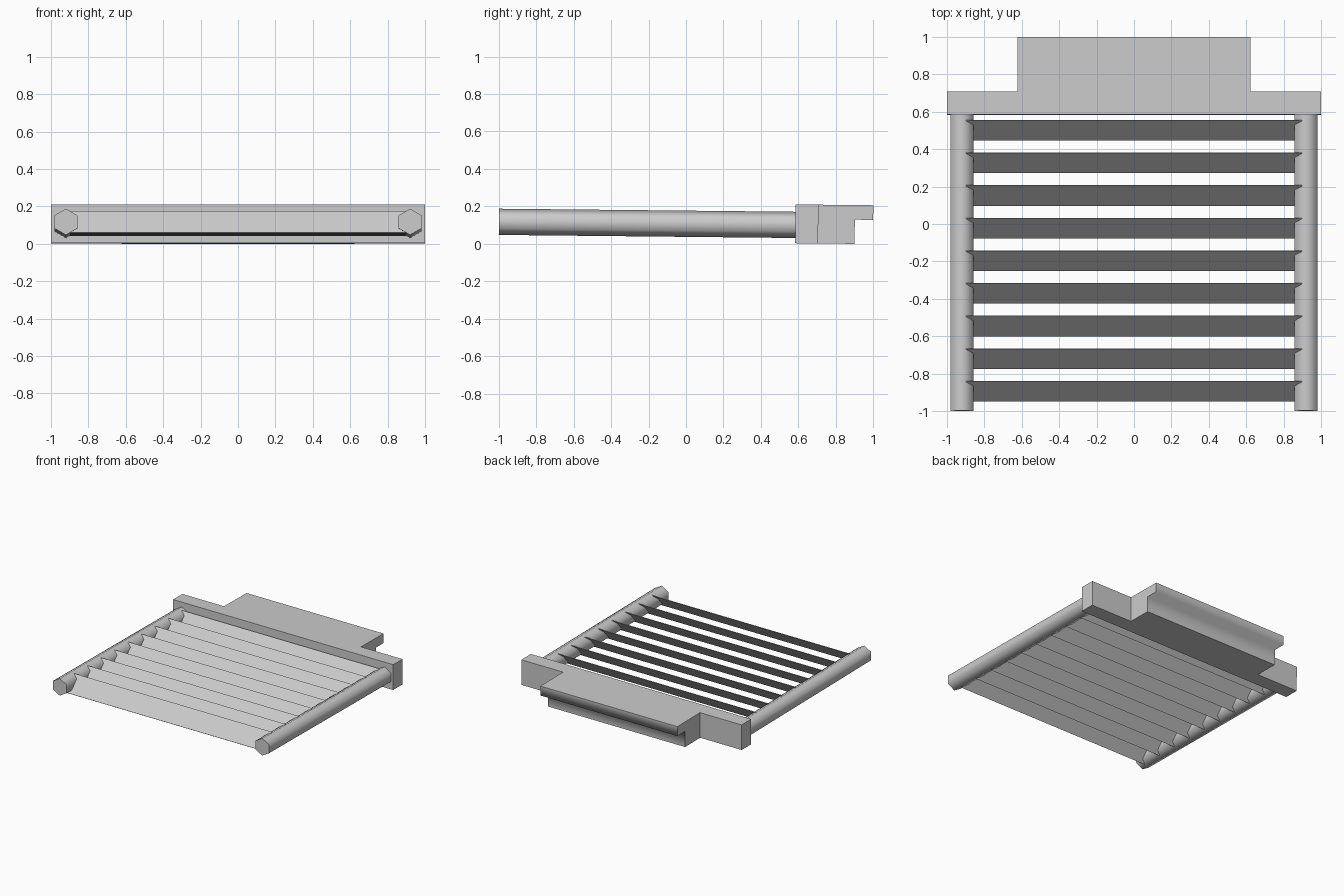
import bpy, bmesh, math
from mathutils import Matrix

if "Cube" in bpy.data.objects:
    bpy.data.objects.remove(bpy.data.objects["Cube"])

grey = bpy.data.materials.new("light_grey")
grey.use_nodes = True
grey.diffuse_color = (0.6, 0.6, 0.6, 1)
grey.node_tree.nodes["Principled BSDF"].inputs["Base Color"].default_value = grey.diffuse_color

# The whole grille leans slightly down toward the back
TILT = Matrix.Translation((0, 0, 0.0093)) @ Matrix.Rotation(-0.0103, 4, "X")


def finish(name, bm):
    """Turn a bmesh into a tilted grey object."""
    bmesh.ops.recalc_face_normals(bm, faces=bm.faces)
    mesh = bpy.data.meshes.new(name)
    bm.to_mesh(mesh)
    bm.free()
    mesh.materials.append(grey)
    ob = bpy.data.objects.new(name, mesh)
    ob.matrix_world = TILT
    bpy.context.collection.objects.link(ob)
    return ob


def extrude_profile(profile, half_width):
    """Sweep a (y, z) outline across the model's width."""
    bm = bmesh.new()
    face = bm.faces.new([bm.verts.new((-half_width, y, z)) for y, z in profile])
    swept = bmesh.ops.extrude_face_region(bm, geom=[face], use_keep_orig=True)
    verts = [g for g in swept["geom"] if isinstance(g, bmesh.types.BMVert)]
    bmesh.ops.translate(bm, verts=verts, vec=(2 * half_width, 0, 0))
    return bm


# Back bar with the hooked tongue behind it
BAR_BACK, TOP = 0.705, 0.207
finish("back_bar", extrude_profile(
    [(0.583, 0), (BAR_BACK, 0), (BAR_BACK, TOP), (0.583, TOP)], 1.0))

LIP_Y, LIP_Z, END = 0.9, 0.129, 0.998
bm = extrude_profile([(BAR_BACK, 0), (LIP_Y, 0), (LIP_Y, LIP_Z), (END, LIP_Z),
                      (END, TOP), (BAR_BACK, TOP)], 0.622)
# Shade softly around the underside of the lip only
for face in bm.faces:
    face.smooth = True
for edge in bm.edges:
    edge.smooth = all(abs(v.co.z - LIP_Z) < 0.001 for v in edge.verts) and \
        abs(edge.verts[0].co.y - edge.verts[1].co.y) < 0.001
finish("hook_tongue", bm)

# Six-sided side rails, point up
for side, label in ((1, "left"), (-1, "right")):
    bm = bmesh.new()
    length = 1.59
    place = Matrix.Translation((side * 0.92, -1 + length / 2, 0.098)) \
        @ Matrix.Rotation(math.pi / 2, 4, "X")
    bmesh.ops.create_cone(bm, cap_ends=True, segments=6, radius1=0.07,
                          radius2=0.07, depth=length, matrix=place)
    rail = finish(label + "_rail", bm)
    bpy.ops.object.select_all(action="DESELECT")
    rail.select_set(True)
    bpy.context.view_layer.objects.active = rail
    bpy.ops.object.shade_smooth_by_angle(angle=math.radians(65))

# Nine thin louvre slats, lower edge to the front
for i in range(9):
    y = -0.95 + i * 0.1745
    t = 0.003
    finish(f"slat_{i + 1}", extrude_profile(
        [(y, 0.041), (y + 0.106, 0.158), (y + 0.106 + t, 0.158 - t),
         (y + t, 0.041 - t)], 0.897))
